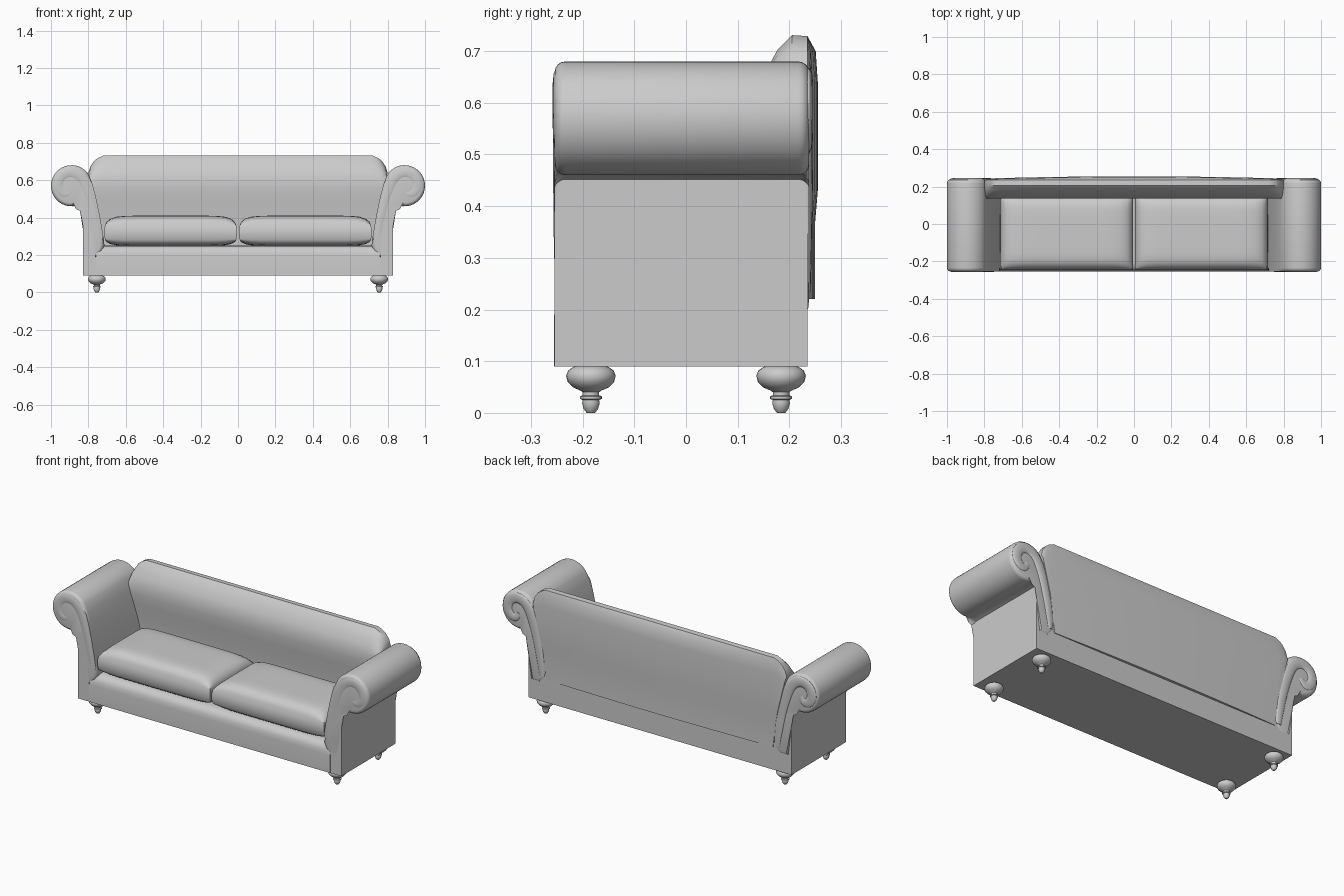
import bpy, bmesh
from math import cos, sin, pi, radians

if "Cube" in bpy.data.objects:
    bpy.data.objects.remove(bpy.data.objects["Cube"])


def finish(name, bm, angle=40):
    bmesh.ops.recalc_face_normals(bm, faces=bm.faces)
    me = bpy.data.meshes.new(name)
    bm.to_mesh(me)
    bm.free()
    ob = bpy.data.objects.new(name, me)
    bpy.context.collection.objects.link(ob)
    bpy.ops.object.select_all(action='DESELECT')
    ob.select_set(True)
    bpy.context.view_layer.objects.active = ob
    bpy.ops.object.shade_smooth_by_angle(angle=radians(angle))
    return ob


def loft(bm, rings, closed_ring=True):
    """Skin a list of equally long closed rings and cap both ends."""
    vs = [[bm.verts.new(p) for p in r] for r in rings]
    n = len(vs[0])
    for a, b in zip(vs, vs[1:]):
        for i in range(n):
            j = (i + 1) % n
            bm.faces.new((a[i], a[j], b[j], b[i]))
    return bm.faces.new(vs[0]), bm.faces.new(vs[-1])


def mirror_x(ob):
    ob.modifiers.new("mirror", 'MIRROR')


# Base with a rounded front rail
section = [(-.255, .09), (-.255, .19), (-.252, .215), (-.243, .235),
           (-.225, .247), (-.20, .25), (.235, .25), (.235, .09)]
bm = bmesh.new()
loft(bm, [[(x, y, z) for y, z in section] for x in (-.76, .76)])
finish("base", bm)

# Flat outer arm sides
bm = bmesh.new()
loft(bm, [[(x, y, z) for x, z in ((.75, .09), (.83, .09), (.83, .47), (.79, .47))]
          for y in (-.254, .235)])
mirror_x(finish("arm_side", bm))

# Rolled arms: scroll profile with softened ends
profile = [(.755, .19), (.727, .22), (.714, .25), (.72, .30), (.73, .36), (.743, .43),
           (.76, .51), (.78, .585)]
for k in range(25):
    a = radians(145 - k * 250 / 24)
    profile.append((.89 + .11 * cos(a), .57 + .11 * sin(a)))
profile += [(.825, .45), (.82, .19)]
bm = bmesh.new()
caps = loft(bm, [[(x, y, z) for x, z in profile] for y in (-.254, .238)])
rim = list({e for f in caps for e in f.edges})
bmesh.ops.bevel(bm, geom=rim, offset=.02, segments=4, profile=.5,
                affect='EDGES', clamp_overlap=True)
mirror_x(finish("rolled_arm", bm))

# Padded scroll bands on the front and back of each arm
path = [(.742, .235, .5), (.75, .32, .8), (.77, .43, .9), (.80, .54, 1), (.835, .615, 1),
        (.89, .645, 1), (.945, .625, 1), (.965, .57, 1), (.94, .525, .9),
        (.90, .525, .7), (.89, .555, .5)]
for side, label in ((1, "right"), (-1, "left")):
    for y, end in ((-.248, "front"), (.236, "back")):
        cu = bpy.data.curves.new("scroll", 'CURVE')
        cu.dimensions = '3D'
        cu.bevel_depth = .03
        cu.bevel_resolution = 3
        cu.resolution_u = 5
        cu.use_fill_caps = True
        sp = cu.splines.new('NURBS')
        sp.points.add(len(path) - 1)
        for p, (x, z, r) in zip(sp.points, path):
            p.co = (side * x, 0, z, 1)
            p.radius = r
        sp.use_endpoint_u = True
        sp.order_u = 3
        ob = bpy.data.objects.new(f"{end}_{label}_scroll_band", cu)
        ob.location.y = y
        ob.scale.y = .33
        bpy.context.collection.objects.link(ob)

# Backrest: padded section swept across, top corners rounded, back slightly bowed
back = [(.165, .22), (.163, .32), (.155, .42), (.143, .50), (.136, .56), (.137, .61),
        (.150, .655), (.165, .68), (.177, .703), (.205, .731), (.235, .729),
        (.239, .70), (.243, .64), (.243, .43), (.238, .37), (.238, .22)]
stations = [(.80, .3), (.79, .55), (.77, .78), (.75, .9), (.72, 1), (.54, 1), (.36, 1), (.18, 1)]
stations = [(-x, s) for x, s in stations] + [(0, 1)] + stations[::-1]
rings = []
for x, s in stations:
    ring = []
    for y, z in back:
        h = z if z < .6 else .6 + (z - .6) * s
        w = .715 + .085 * min(1, max(0, (h - .22) / .42)) ** 1.4
        bow = .012 * (1 - (x / .8) ** 2) if y > .236 else 0
        ring.append((x * w / .8, y + bow, h))
    rings.append(ring)
bm = bmesh.new()
loft(bm, rings)
finish("backrest", bm, 35)

# Two puffed seat cushions with seam edges
bm = bmesh.new()
bmesh.ops.create_cube(bm, size=2)
bmesh.ops.subdivide_edges(bm, edges=bm.edges[:], cuts=15, use_grid_fill=True)
for v in bm.verts:
    u, w, t = v.co
    # pack the grid towards the edges
    u, w = sin(u * pi / 2), sin(w * pi / 2)
    puff = max(0, (1 - abs(u) ** 9) * (1 - abs(w) ** 7)) ** .6
    bulge = 1 - t * t
    z = .32 + .04 * t
    if t > .999:
        z += .05 * puff
    elif t < -.999:
        z -= .032 * puff
    v.co = (.36 + u * (.35 + .005 * bulge), -.045 + w * (.195 + .007 * bulge), z)
mirror_x(finish("seat_cushion", bm, 50))

# Turned bun feet
turn = [(.02, .092), (.034, .089), (.044, .082), (.048, .072), (.045, .06), (.034, .049),
        (.02, .043), (.016, .04), (.016, .034), (.021, .032), (.021, .027), (.016, .025),
        (.017, .018), (.014, .008), (.009, .001), (.008, 0)]
for y, label in ((-.184, "front_foot"), (.184, "back_foot")):
    bm = bmesh.new()
    loft(bm, [[(.755 + r * cos(k * pi / 12), y + r * sin(k * pi / 12), z)
               for k in range(24)] for r, z in turn])
    mirror_x(finish(label, bm, 50))
